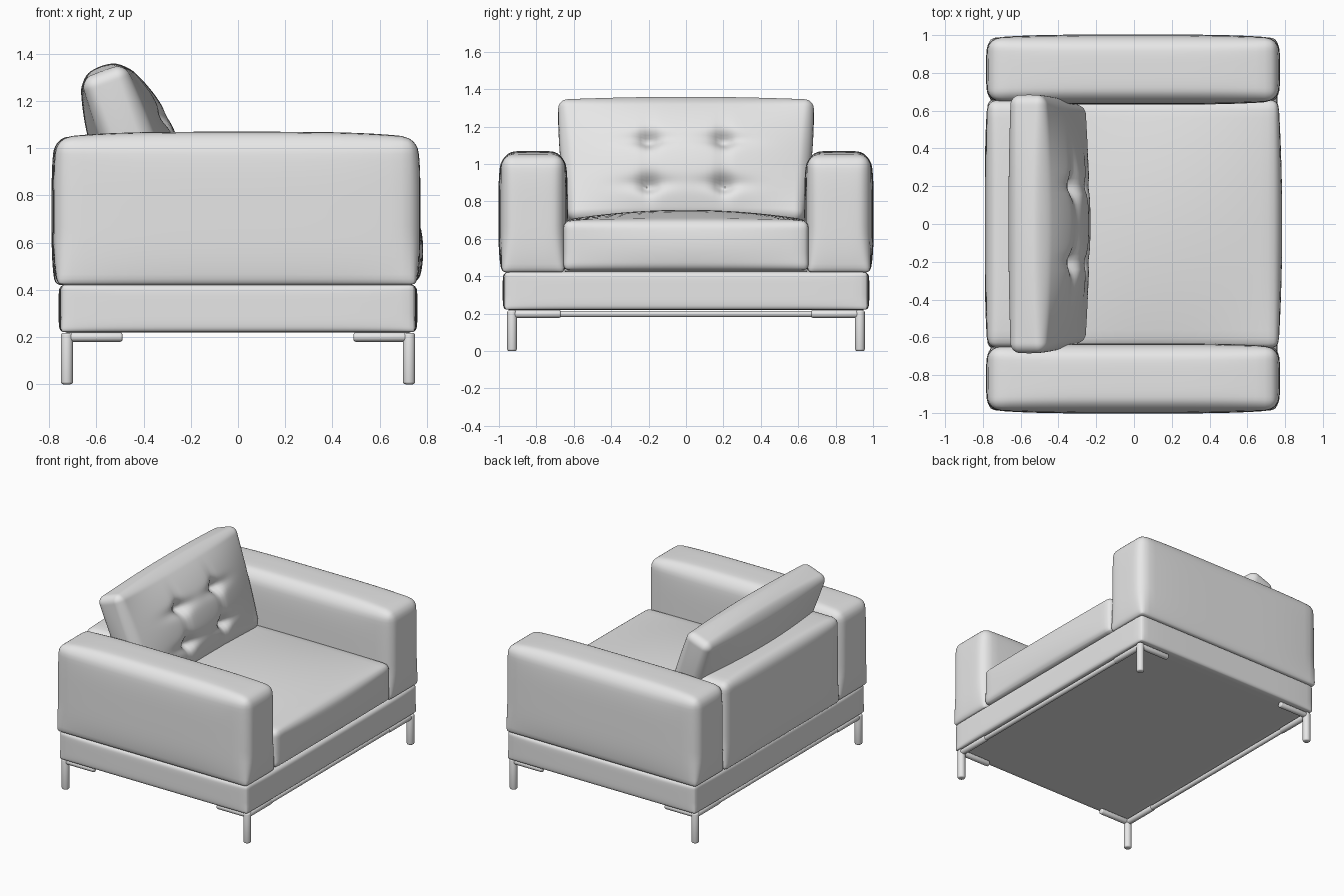
import bpy, bmesh, math
from mathutils import Vector, Matrix

if "Cube" in bpy.data.objects:
    bpy.data.objects.remove(bpy.data.objects["Cube"])

mat = bpy.data.materials.new("light grey")
mat.diffuse_color = (0.8, 0.8, 0.8, 1)
mat.use_nodes = True
mat.node_tree.nodes["Principled BSDF"].inputs["Base Color"].default_value = mat.diffuse_color


def finish(name, bm, matrix=Matrix()):
    bm.transform(matrix)
    bmesh.ops.recalc_face_normals(bm, faces=bm.faces)
    me = bpy.data.meshes.new(name)
    bm.to_mesh(me)
    bm.free()
    me.materials.append(mat)
    ob = bpy.data.objects.new(name, me)
    bpy.context.collection.objects.link(ob)
    bpy.context.view_layer.objects.active = ob
    ob.select_set(True)
    bpy.ops.object.shade_smooth_by_angle(angle=math.radians(50))
    ob.select_set(False)
    return ob


def pillow(name, lo, hi, r, rb, bulge, cuts=22, shape=None, matrix=Matrix(), power=2):
    """Rounded box: r = edge radius, rb = radius at the bottom,
    bulge = outward swell for (-x, +x, -y, +y, -z, +z)."""
    lo, hi = Vector(lo), Vector(hi)
    mid, half = (lo + hi) / 2, (hi - lo) / 2
    bm = bmesh.new()
    bmesh.ops.create_cube(bm, size=2)
    bmesh.ops.subdivide_edges(bm, edges=bm.edges[:], cuts=cuts, use_grid_fill=True)
    for v in bm.verts:
        u = [math.sin(max(-1, min(1, c)) * math.pi / 2) for c in v.co]
        t = min(1, 1.5 * (u[2] + 1))
        rad = rb + (r - rb) * t
        p = Vector(u[i] * half[i] for i in range(3))
        core = Vector(max(-half[i] + rad, min(half[i] - rad, p[i])) for i in range(3))
        d = p - core
        if d.length > 1e-6:
            p = core + d.normalized() * rad
        w = [p[i] / half[i] for i in range(3)]
        q = p.copy()
        for i in range(3):
            j, k = (i + 1) % 3, (i + 2) % 3
            swell = bulge[2 * i + (w[i] > 0)]
            q[i] += swell * w[i] * (1 - abs(w[j]) ** power) * (1 - abs(w[k]) ** power)
        if shape:
            q = shape(q, w)
        v.co = q + mid
    return finish(name, bm, matrix)


def rod(name, a, b, r):
    a, b = Vector(a), Vector(b)
    bm = bmesh.new()
    bmesh.ops.create_cone(bm, cap_ends=True, segments=20, radius1=r, radius2=r,
                          depth=(b - a).length)
    rims = [e for e in bm.edges if abs(e.verts[0].co.z - e.verts[1].co.z) < 1e-5]
    bmesh.ops.bevel(bm, geom=rims, offset=r * 0.4, segments=3, profile=0.5, affect='EDGES')
    rot = (b - a).to_track_quat('Z', 'Y').to_matrix().to_4x4()
    return finish(name, bm, Matrix.Translation((a + b) / 2) @ rot)


# Base plinth
pillow("base", (-0.75, -0.97, 0.22), (0.75, 0.97, 0.425), 0.025, 0.015,
       (0.01, 0.01, 0.01, 0.01, 0, 0), power=6)

# Arms
for s, side in ((-1, "left"), (1, "right")):
    y0, y1 = sorted((s * 0.65, s * 0.985))
    pillow(side + "_arm", (-0.765, y0, 0.42), (0.755, y1, 1.045), 0.06, 0.025,
           (0.018, 0.018, 0.018, 0.018, 0, 0.025), power=4)

# Back panel
pillow("back", (-0.775, -0.655, 0.42), (-0.52, 0.655, 1.035), 0.05, 0.025,
       (0.015, 0, 0, 0, 0, 0.015), power=4)

# Seat cushion
pillow("seat", (-0.58, -0.657, 0.43), (0.765, 0.657, 0.70), 0.045, 0.035,
       (0, 0.02, 0, 0, 0, 0.055))


# Leaning back cushion with four button tufts
def tuft(q, w):
    q.y *= 1 + 0.045 * w[2]
    if w[0] > 0.5:
        for ty in (-0.2, 0.2):
            for tz in (-0.168, 0.077):
                dy, dz = q.y - ty, q.z - tz
                q.x -= 0.045 * math.exp(-(dy * dy + dz * dz) / 0.05 ** 2)
                q.x -= 0.022 * math.exp(-(dy / 0.14) ** 2 - (dz / 0.035) ** 2)
                q.x -= 0.012 * math.exp(-(dy / 0.03) ** 2 - (dz / 0.12) ** 2)
    return q


lean = Matrix.Translation((-0.455, 0, 1.0)) @ Matrix.Rotation(math.radians(-20), 4, 'Y')
pillow("back_cushion", (-0.1, -0.655, -0.345), (0.1, 0.655, 0.345), 0.05, 0.05,
       (0.06, 0.10, 0.015, 0.015, 0.02, 0.025), cuts=70, shape=tuft, matrix=lean)

# Metal frame: corner legs, short side stubs, long rails with sleeves
for sx, end in ((-1, "back"), (1, "front")):
    x = sx * 0.725
    rod(end + "_rail", (x, -0.93, 0.198), (x, 0.93, 0.198), 0.017)
    for sy, side in ((-1, "left"), (1, "right")):
        y = sy * 0.93
        rod(f"{end}_{side}_leg", (x, y, 0), (x, y, 0.218), 0.026)
        rod(f"{end}_{side}_stub", (x, y, 0.2), (sx * 0.49, y, 0.2), 0.02)
        rod(f"{end}_{side}_sleeve", (x, y, 0.198), (x, sy * 0.67, 0.198), 0.021)
